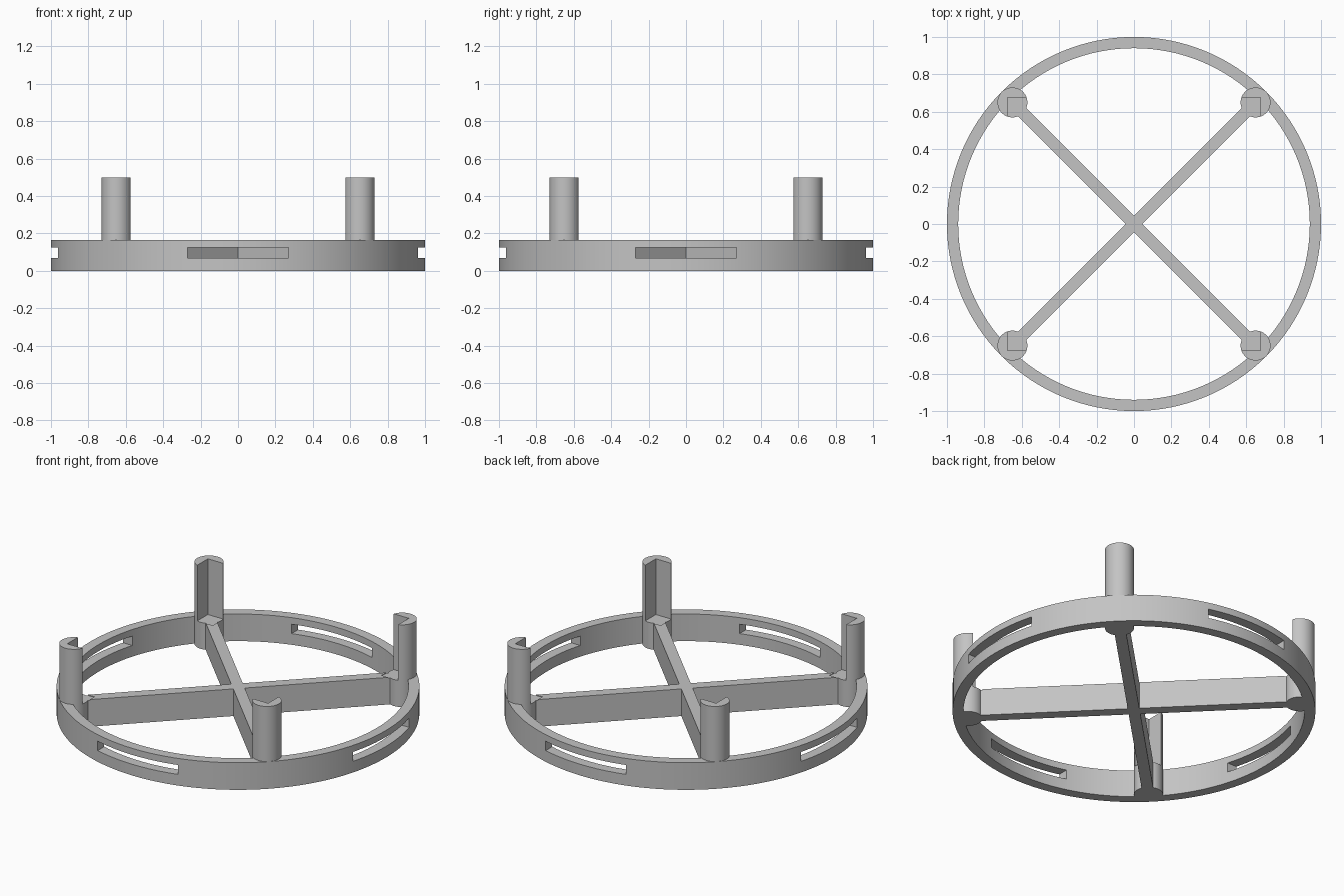
import bpy, bmesh, math
from mathutils import Matrix, Vector

cube = bpy.data.objects.get("Cube")
if cube:
    bpy.data.objects.remove(cube, do_unlink=True)

RIM_H, POST_H, POST_C, POST_R = 0.165, 0.5, 0.65, 0.08
CORNERS = [(sx, sy) for sx in (-1, 1) for sy in (-1, 1)]

grey = bpy.data.materials.new("plain grey")
grey.use_nodes = True
grey.diffuse_color = (0.55, 0.55, 0.55, 1)
grey.node_tree.nodes["Principled BSDF"].inputs["Base Color"].default_value = grey.diffuse_color


def make(name, bm):
    """Turn a bmesh into a named grey object."""
    bmesh.ops.recalc_face_normals(bm, faces=bm.faces)
    mesh = bpy.data.meshes.new(name)
    bm.to_mesh(mesh)
    bm.free()
    mesh.materials.append(grey)
    obj = bpy.data.objects.new(name, mesh)
    bpy.context.collection.objects.link(obj)
    return obj


def add_box(bm, lo, hi, turn=0.0):
    """Add a box between two corners, turned about the z axis."""
    lo, hi = Vector(lo), Vector(hi)
    matrix = (Matrix.Rotation(turn, 4, "Z") @ Matrix.Translation((lo + hi) / 2)
              @ Matrix.Diagonal((*(hi - lo), 1)))
    bmesh.ops.create_cube(bm, size=1, matrix=matrix)


def select_only(obj):
    bpy.ops.object.select_all(action="DESELECT")
    obj.select_set(True)
    bpy.context.view_layer.objects.active = obj


def cut(obj, cutter):
    select_only(obj)
    mod = obj.modifiers.new("cut", "BOOLEAN")
    mod.operation, mod.solver, mod.object = "DIFFERENCE", "EXACT", cutter
    bpy.ops.object.modifier_apply(modifier=mod.name)


# Rim: rectangular section spun round the axis
bm = bmesh.new()
section = [(0.94, 0), (1, 0), (1, RIM_H), (0.94, RIM_H)]
verts = [bm.verts.new((r, 0, z)) for r, z in section]
edges = [bm.edges.new((verts[i], verts[i - 1])) for i in range(4)]
bmesh.ops.spin(bm, geom=verts + edges, cent=(0, 0, 0), axis=(0, 0, 1),
               angle=2 * math.pi, steps=128)
bmesh.ops.remove_doubles(bm, verts=bm.verts, dist=0.0001)
rim = make("rim", bm)

# Crossed spokes
reach = POST_C * math.sqrt(2)
spokes = []
for name, turn in (("spoke_rising", math.pi / 4), ("spoke_falling", -math.pi / 4)):
    bm = bmesh.new()
    add_box(bm, (-reach, -0.032, 0), (reach, 0.032, RIM_H), turn)
    spokes.append(make(name, bm))

# Corner posts
posts = []
for sx, sy in CORNERS:
    bm = bmesh.new()
    bmesh.ops.create_cone(bm, cap_ends=True, segments=48, radius1=POST_R, radius2=POST_R,
                          depth=POST_H,
                          matrix=Matrix.Translation((sx * POST_C, sy * POST_C, POST_H / 2)))
    name = ("front" if sy < 0 else "back") + ("_left" if sx > 0 else "_right") + "_post"
    posts.append(make(name, bm))

# Cutter for the inner corner notches in the posts
bm = bmesh.new()
for sx, sy in CORNERS:
    x, y = sorted((sx * 0.568, sx * 0.676)), sorted((sy * 0.568, sy * 0.676))
    add_box(bm, (x[0], y[0], RIM_H - 0.004), (x[1], y[1], POST_H + 0.1))
notches = make("notch_cutter", bm)

# Cutter for the four slots through the rim
bm = bmesh.new()
for i in range(4):
    add_box(bm, (-0.27, 0.8, 0.068), (0.27, 1.1, 0.125), i * math.pi / 2)
slots = make("slot_cutter", bm)

cut(rim, slots)
for part in [rim] + spokes + posts:
    cut(part, notches)
    select_only(part)
    bpy.ops.object.shade_smooth_by_angle(angle=math.radians(30))

for cutter in (notches, slots):
    bpy.data.objects.remove(cutter, do_unlink=True)
